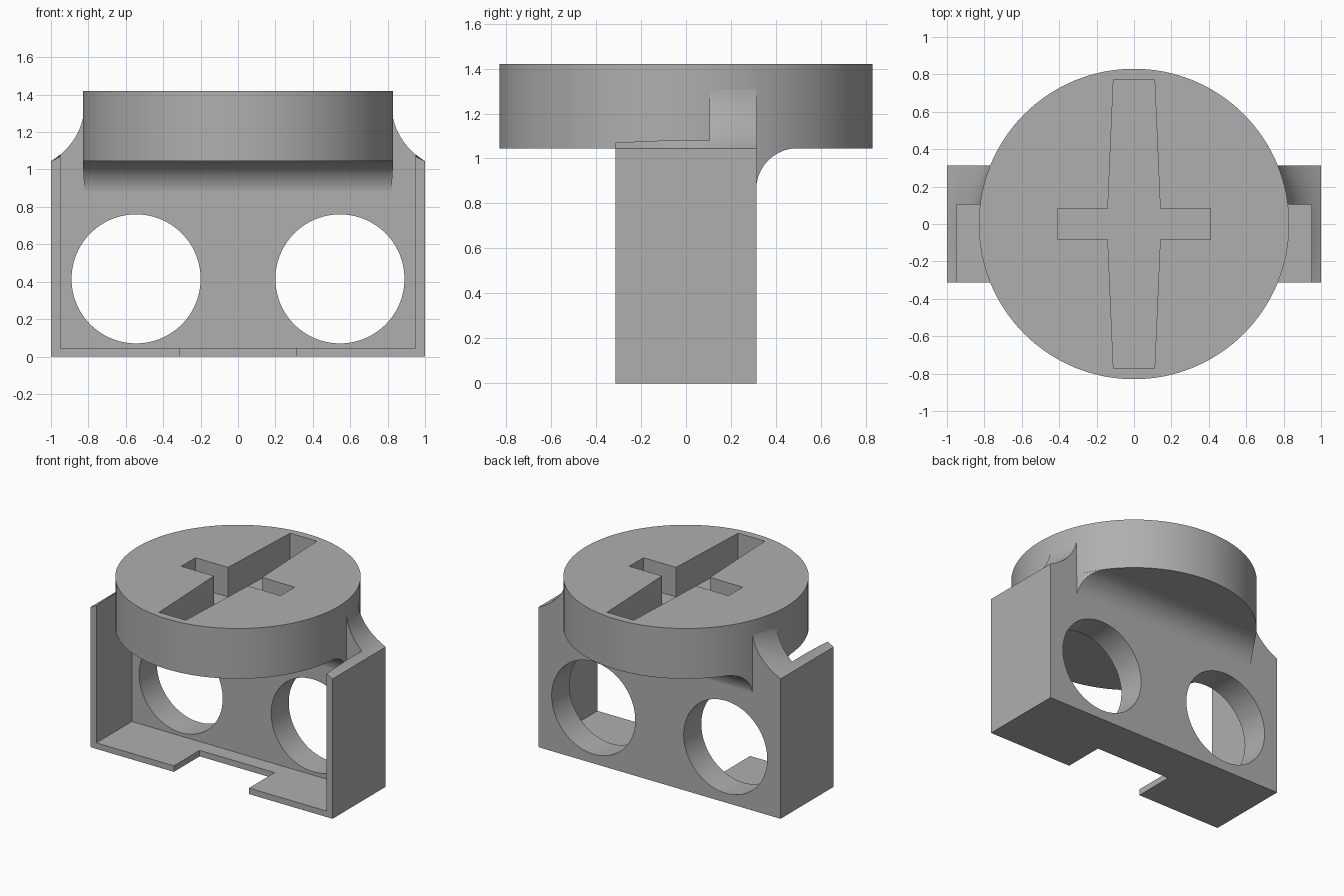
import bpy, bmesh
from math import sin, cos, pi, sqrt, asin
from mathutils import Vector

old = bpy.data.objects.get("Cube")
if old:
    bpy.data.objects.remove(old, do_unlink=True)

grey = bpy.data.materials.new("plain grey")
grey.use_nodes = True
colour = (0.43, 0.43, 0.43, 1)
grey.diffuse_color = colour
grey.node_tree.nodes["Principled BSDF"].inputs["Base Color"].default_value = colour

RADIUS, BASE, TOP = 0.83, 1.045, 1.42     # cap radius, underside, top
FRONT, WALL, BACK = -0.313, 0.105, 0.313  # depth limits of the bracket


def loft(name, rings):
    """Closed solid through matching rings of points."""
    bm = bmesh.new()
    loops = [[bm.verts.new(p) for p in ring] for ring in rings]
    n = len(loops[0])
    for a, b in zip(loops, loops[1:]):
        for i in range(n):
            j = (i + 1) % n
            bm.faces.new((a[i], a[j], b[j], b[i]))
    bm.faces.new(loops[0][::-1])
    bm.faces.new(loops[-1])
    bmesh.ops.recalc_face_normals(bm, faces=bm.faces)
    mesh = bpy.data.meshes.new(name)
    bm.to_mesh(mesh)
    bm.free()
    mesh.materials.append(grey)
    obj = bpy.data.objects.new(name, mesh)
    bpy.context.collection.objects.link(obj)
    return obj


def prism(name, outline, axis, lo, hi):
    """Extrude a 2D outline along an axis (0 = x, 1 = y, 2 = z)."""
    def place(p, d):
        v = list(p)
        v.insert(axis, d)
        return Vector(v)
    return loft(name, [[place(p, d) for p in outline] for d in (lo, hi)])


def rect(x0, x1, y0, y1):
    return [(x0, y0), (x1, y0), (x1, y1), (x0, y1)]


def arc(cx, cy, r, start, end, steps):
    angles = [start + (end - start) * i / steps for i in range(steps + 1)]
    return [(cx + r * cos(a), cy + r * sin(a)) for a in angles]


def circle(cx, cy, r, n=128):
    return arc(cx, cy, r, 0, 2 * pi, n)[:-1]


def apply(obj, mod):
    bpy.context.view_layer.objects.active = obj
    bpy.ops.object.modifier_apply(modifier=mod.name)


def combine(obj, other, operation):
    mod = obj.modifiers.new("combine", 'BOOLEAN')
    mod.operation, mod.solver, mod.object = operation, 'EXACT', other
    apply(obj, mod)
    bpy.data.objects.remove(other, do_unlink=True)


# Bracket block with concave shoulders that rise to meet the round cap
R = 0.36
shoulder = arc(1.19, 1.35, R, pi + asin(0.306 / R), pi, 16)
rings = []
for k in range(13):
    y = FRONT + (BACK - FRONT) * k / 12
    edge = sqrt(RADIUS ** 2 - y * y) - 0.003
    stretch = (1 - edge) / (1 - RADIUS)
    side = [(1, 0)] + [(1 - (1 - x) * stretch, z) for x, z in shoulder]
    ring = side + [(-x, z) for x, z in reversed(side)]
    rings.append([Vector((x, y, z)) for x, z in ring])
bracket = loft("bracket", rings)

# Open front cavity, floor notch and the two round openings
combine(bracket, prism("cavity", rect(-0.95, 0.95, -0.5, WALL), 2, 0.045, 2), 'DIFFERENCE')
combine(bracket, prism("notch", rect(-0.31, 0.31, -0.5, -0.01), 2, -0.1, 0.1), 'DIFFERENCE')
for s in (-1, 1):
    combine(bracket, prism("opening", circle(s * 0.545, 0.415, 0.345, 96), 1, 0.0, 0.5), 'DIFFERENCE')

# Neck with curved fillets under the cap, trimmed to the cap's round outline
F, E = 0.185, 0.001
low = BASE - F + E
neck_outline = (arc(WALL - F + E, low, F, pi / 2, 0, 16)
                + arc(BACK + F - E, low, F, pi, pi / 2, 16)
                + [(BACK + F - E, 1.1), (WALL - F + E, 1.1)])
neck = prism("neck", neck_outline, 0, -0.95, 0.95)
combine(neck, prism("trim", circle(0, 0, RADIUS - E), 2, 0.5, 1.3), 'INTERSECT')
combine(bracket, neck, 'UNION')

# Round cap
combine(bracket, prism("cap", circle(0, 0, RADIUS), 2, BASE, TOP), 'UNION')

# Cross-shaped recess with a tapered long arm
quarter = [(0.41, 0.083), (0.14, 0.083), (0.11, 0.773)]
half = quarter + [(-x, y) for x, y in reversed(quarter)]
cross = half + [(-x, -y) for x, y in half]
combine(bracket, prism("recess", cross, 2, 1.2, 1.6), 'DIFFERENCE')

# Smooth curves, crisp edges
bpy.ops.object.select_all(action='DESELECT')
bracket.select_set(True)
bpy.context.view_layer.objects.active = bracket
bpy.ops.object.shade_smooth_by_angle(angle=pi / 7)
weighted = bracket.modifiers.new("weighted normals", 'WEIGHTED_NORMAL')
weighted.keep_sharp = True
